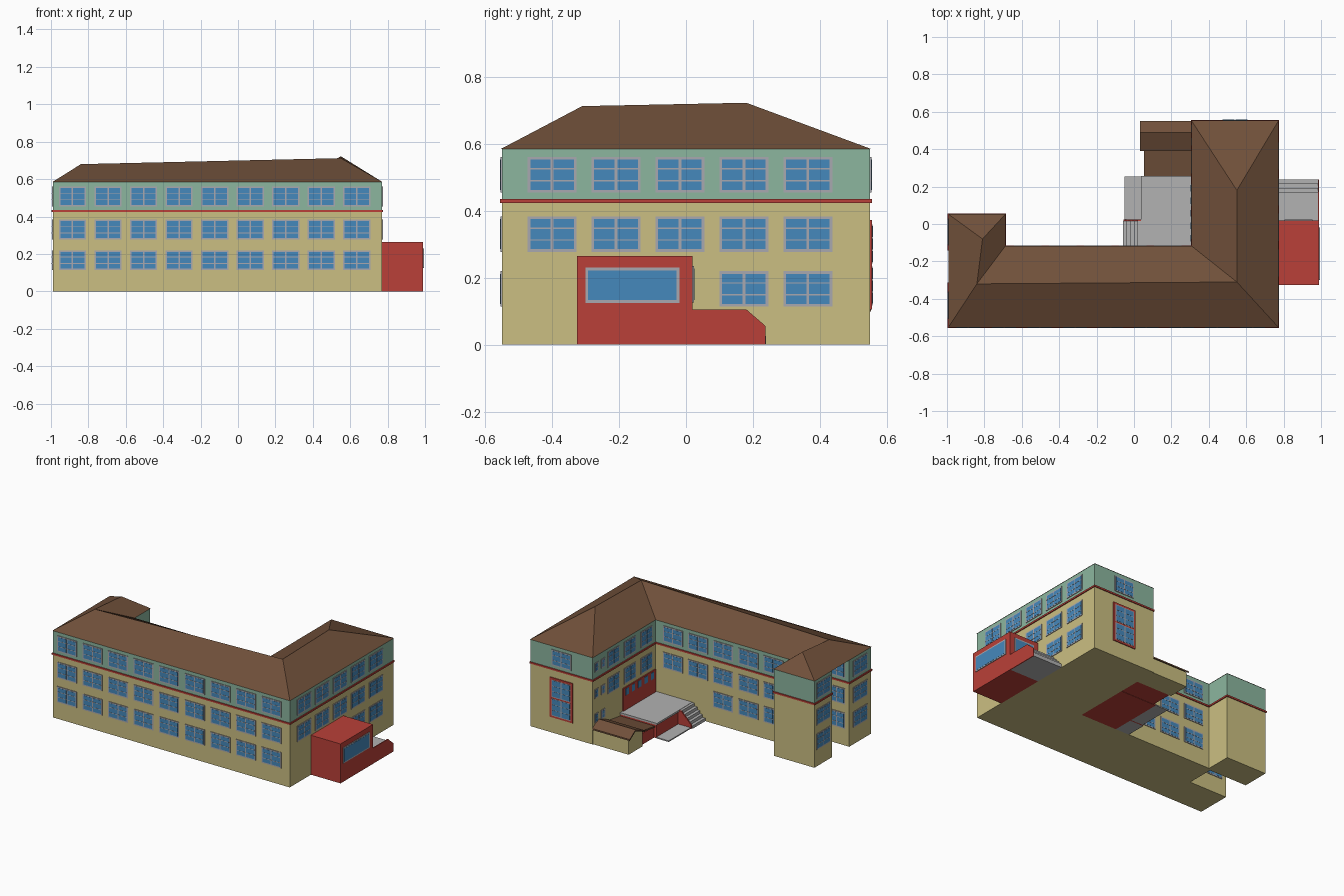
import bpy, bmesh
from mathutils import Vector

if "Cube" in bpy.data.objects:
    bpy.data.objects.remove(bpy.data.objects["Cube"])


def mat(name, hexcode):
    m = bpy.data.materials.new(name)
    srgb = [int(hexcode[i:i + 2], 16) / 255 for i in (0, 2, 4)]
    m.diffuse_color = [c / 12.92 if c < .04 else ((c + .055) / 1.055) ** 2.4 for c in srgb] + [1]
    m.use_nodes = True
    m.node_tree.nodes["Principled BSDF"].inputs["Base Color"].default_value = m.diffuse_color
    return m


YELLOW, GREEN = mat("yellow", "CBBF82"), mat("green", "8CB69F")
RED, BROWN = mat("red", "BA4038"), mat("brown", "70503A")
BLUE, GREY, FRAME = mat("blue", "4589BC"), mat("grey", "B2B2B2"), mat("frame", "A9A9B0")


def finish(name, bm, material):
    bmesh.ops.recalc_face_normals(bm, faces=bm.faces)
    me = bpy.data.meshes.new(name)
    bm.to_mesh(me)
    bm.free()
    me.materials.append(material)
    ob = bpy.data.objects.new(name, me)
    bpy.context.collection.objects.link(ob)
    return ob


def prism(name, pts, axis, lo, hi, material):
    """Extrude a 2D profile along x, y or z."""
    put = {"x": lambda a, b, c: (c, a, b), "y": lambda a, b, c: (a, c, b), "z": lambda a, b, c: (a, b, c)}[axis]
    bm = bmesh.new()
    low = [bm.verts.new(put(a, b, lo)) for a, b in pts]
    top = [bm.verts.new(put(a, b, hi)) for a, b in pts]
    bm.faces.new(low)
    bm.faces.new(top)
    n = len(pts)
    for i in range(n):
        j = (i + 1) % n
        bm.faces.new((low[i], low[j], top[j], top[i]))
    return finish(name, bm, material)


def boxes(name, items, material):
    """Many axis-aligned boxes, each given by two opposite corners."""
    bm = bmesh.new()
    for p, q in items:
        vs = bmesh.ops.create_cube(bm, size=1)["verts"]
        for v in vs:
            v.co = Vector([(a + b) / 2 + c * abs(b - a) for a, b, c in zip(p, q, v.co)])
    return finish(name, bm, material)


# Walls: rectilinear footprint with the deep recess in the left wing
foot = [(-.99, -.55), (.77, -.55), (.77, .55), (.31, .55), (.31, -.12), (-.69, -.12), (-.69, .05),
        (-.99, .05), (-.99, -.135), (-.71, -.135), (-.71, -.32), (-.99, -.32)]


def offset(pts, d):
    out = []
    for i, p in enumerate(pts):
        a, c = Vector(pts[i - 1]), Vector(pts[(i + 1) % len(pts)])
        e, f = (Vector(p) - a).normalized(), (c - Vector(p)).normalized()
        out.append((p[0] + d * (e.y + f.y), p[1] - d * (e.x + f.x)))
    return out


prism("lower_walls", foot, "z", 0, .428, YELLOW)
prism("upper_walls", foot, "z", .428, .585, GREEN)
prism("red_band", offset(foot, .006), "z", .423, .434, RED)

# Hip roof
eave = [foot[i] for i in range(8)]
ridge = [(-.84, -.32, .68), (.55, -.31, .712), (.55, .18, .722), (-.81, -.08, .682)]
bm = bmesh.new()
V = [bm.verts.new((x, y, .584)) for x, y in offset(eave, .003)] + [bm.verts.new(p) for p in ridge]
for f in [(0, 1, 9, 8), (1, 2, 10, 9), (2, 3, 10), (3, 4, 9, 10), (4, 5, 8, 9), (5, 6, 11, 8),
          (6, 7, 11), (7, 0, 8, 11), tuple(range(7, -1, -1))]:
    bm.faces.new([V[i] for i in f])
finish("hip_roof", bm, BROWN)

# Wall-mounted parts: each facade has an axis, an outward sign and a plane position
parts = {"window_frames": [], "window_glass": [], "red_frames": []}


def on_wall(part, wall, u0, u1, z0, z1, depth):
    axis, sign, pos = wall
    a, b = pos - sign * .002, pos + sign * depth
    if axis == "y":
        parts[part].append(((u0, a, z0), (u1, b, z1)))
    else:
        parts[part].append(((a, u0, z0), (b, u1, z1)))


def window(wall, u, z, w=.146, h=.106, split=True, bars=2):
    w, h = w / 2, h / 2
    on_wall("window_frames", wall, u - w, u + w, z - h, z + h, .004)
    e = .008
    panes = [(u - w + e, u - .004), (u + .004, u + w - e)] if split else [(u - w + e, u + w - e)]
    for a, b in panes:
        on_wall("window_glass", wall, a, b, z - h + e, z + h - e, .005)
    for k in range(bars):
        zb = z - h + 2 * h * (k + 1) / (bars + 1)
        on_wall("window_frames", wall, u - w + e, u + w - e, zb - .002, zb + .002, .006)


LOW, MID, TOP = FLOORS = (.166, .33, .507)
front, right, back_bar = ("y", -1, -.55), ("x", 1, .77), ("y", 1, -.12)
left, inner, back_wing = ("x", -1, -.99), ("x", -1, .31), ("y", 1, .55)
for z in FLOORS:
    for i in range(9):
        window(front, -.885 + .19 * i, z)
    for i in range(5):
        if z > LOW or i > 2:
            window(right, -.4 + .191 * i, z)
        if z > LOW or i > 1:
            window(back_bar, .18 - .187 * i, z)
    window(left, -.043, z)
    window(left, -.435, z)
    window(("y", 1, -.32), -.90, z, w=.12)
    for y in (.44, .51):
        window(inner, y, z, w=.04, h=.06, split=False, bars=1)
    if z > LOW:
        for y in (.33, .155, -.02):
            window(inner, y, z, w=.12)

# Back of the right wing: top window and tall red-framed stair window
window(back_wing, .54, TOP)
on_wall("red_frames", back_wing, .455, .625, .105, .372, .006)
for z in (.175, .3):
    on_wall("window_frames", back_wing, .468, .612, z - .058, z + .058, .007)
    for i in range(2):
        for k in range(3):
            on_wall("window_glass", back_wing, .474 + .07 * i, .536 + .07 * i,
                    z - .053 + .037 * k, z - .02 + .037 * k, .008)

# Red glazed entrance on the terrace
on_wall("red_frames", inner, -.115, .23, .1, .255, .006)
for i in range(5):
    y = -.105 + .067 * i
    on_wall("window_glass", inner, y + .012, y + .045, .2, .245, .008)

# Red annex on the right side
boxes("side_annex", [((.77, -.325, 0), (.99, .02, .265))], RED)
window(("x", 1, .99), -.16, .177, w=.28, h=.105, split=False, bars=0)
window(("y", 1, .02), .88, .18, w=.15, h=.11, split=False, bars=0)
prism("side_parapet", [(.02, 0), (.238, 0), (.238, .055), (.18, .105), (.02, .105)], "x", .984, .99, RED)
boxes("side_steps", [((.77, .02, 0), (.984, .17 + .023 * k, .1 - .025 * k)) for k in range(4)], GREY)

for name, m in (("window_frames", FRAME), ("window_glass", BLUE), ("red_frames", RED)):
    boxes(name, parts[name], m)

# Back terrace with steps, ground pad and side wall
boxes("terrace_base", [((.042, -.12, 0), (.31, .253, .09))], RED)
boxes("terrace_top", [((.037, -.12, .09), (.31, .256, .102))], GREY)
boxes("terrace_steps", [((-.06 + .02 * k, -.12, 0), (.042, .015, .02 * (k + 1))) for k in range(5)], GREY)
boxes("ground_pad", [((-.05, .02, 0), (.042, .255, .008))], GREY)
prism("step_wall", [(-.055, 0), (.042, 0), (.042, .1), (.02, .1), (-.055, .025)], "y", .015, .023, RED)

# Cellar entrance hut with gabled roof and a lower lean-to
prism("cellar_hut", [(.4, 0), (.545, 0), (.545, .1), (.49, .137), (.4, .1)], "x", .045, .31, YELLOW)
prism("cellar_roof", [(.39, .098), (.49, .14), (.552, .098), (.552, .108), (.49, .15), (.39, .108)],
      "x", .032, .31, BROWN)
boxes("cellar_passage", [((.06, .255, 0), (.31, .4, .075))], RED)
prism("passage_roof", [(.256, .07), (.4, .09), (.4, .1), (.256, .08)], "x", .053, .31, BROWN)
